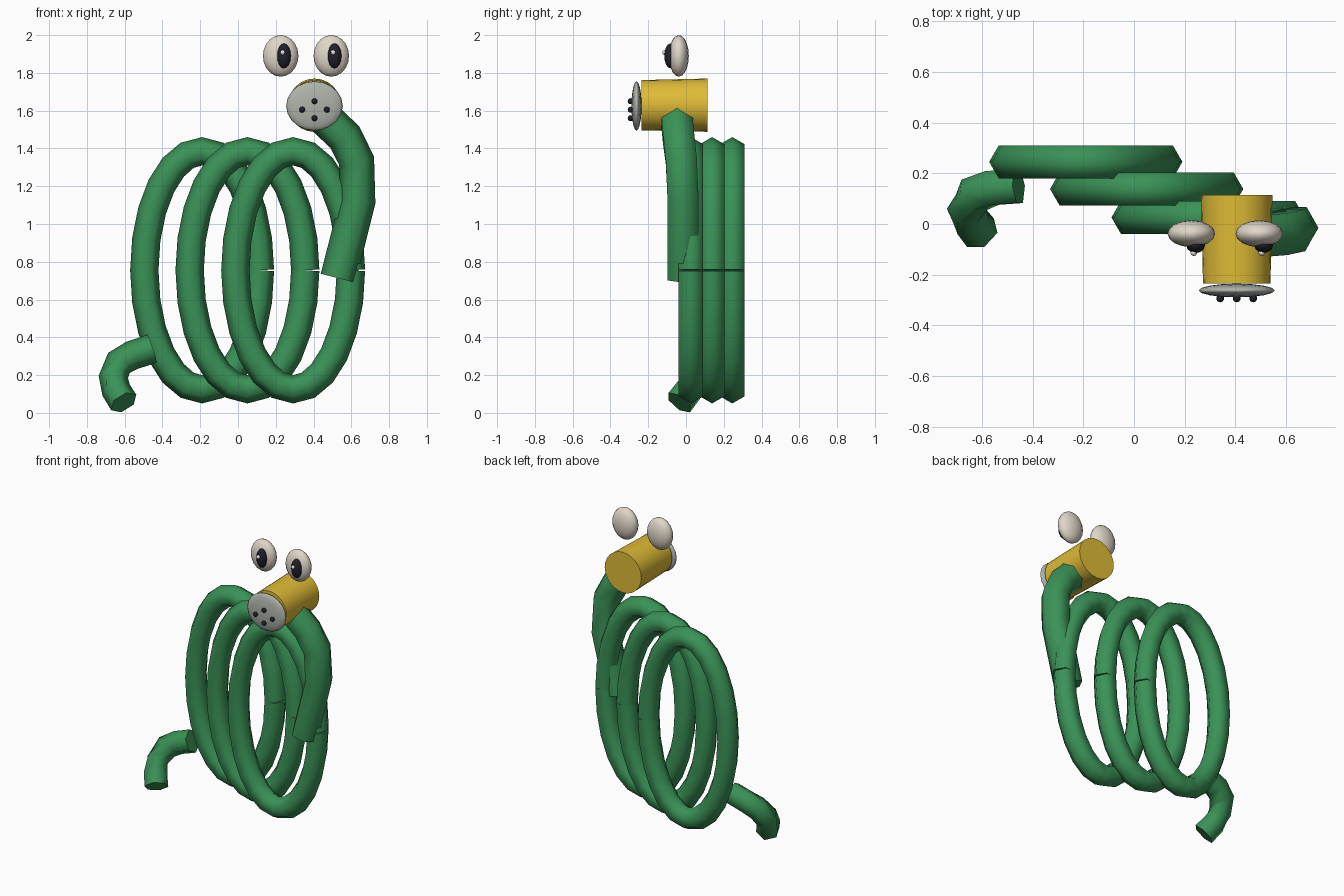
import bpy, bmesh, math
from mathutils import Vector, Matrix

if "Cube" in bpy.data.objects:
    bpy.data.objects.remove(bpy.data.objects["Cube"])


def material(name, rgb):
    m = bpy.data.materials.new(name)
    m.diffuse_color = (*rgb, 1)
    m.use_nodes = True
    m.node_tree.nodes["Principled BSDF"].inputs["Base Color"].default_value = m.diffuse_color
    return m


GREEN = material("hose green", (0.042, 0.29, 0.095))
YELLOW = material("nozzle yellow", (0.74, 0.50, 0.037))
GREY = material("spray grey", (0.42, 0.45, 0.40))
CREAM = material("eye cream", (0.74, 0.68, 0.58))
BLACK = material("pupil black", (0.014, 0.015, 0.024))
WHITE = material("glint white", (0.9, 0.9, 0.9))


def finish(name, bm, mat, flat=()):
    bmesh.ops.recalc_face_normals(bm, faces=bm.faces)
    for f in bm.faces:
        f.smooth = f not in flat
    mesh = bpy.data.meshes.new(name)
    bm.to_mesh(mesh)
    bm.free()
    mesh.materials.append(mat)
    ob = bpy.data.objects.new(name, mesh)
    bpy.context.collection.objects.link(ob)
    return ob


def tube(name, path, radius, mat, sides=6):
    """Sweep a hexagon along a path, with flat caps on both ends."""
    pts = [Vector(p) for p in path]
    bm = bmesh.new()
    rings = []
    for i, p in enumerate(pts):
        before = (p - pts[i - 1]).normalized() if i > 0 else Vector()
        after = (pts[i + 1] - p).normalized() if i < len(pts) - 1 else Vector()
        t = (before + after).normalized()
        side = Vector((0, 1, 0))
        side = (side - t * side.dot(t)).normalized()
        out = side.cross(t)
        ring = []
        for k in range(sides):
            a = math.tau * k / sides
            ring.append(bm.verts.new(p + radius * (out * math.cos(a) + side * math.sin(a))))
        rings.append(ring)
    for r0, r1 in zip(rings, rings[1:]):
        for k in range(sides):
            j = (k + 1) % sides
            bm.faces.new((r0[k], r0[j], r1[j], r1[k]))
    caps = [bm.faces.new(rings[0]), bm.faces.new(rings[-1])]
    return finish(name, bm, mat, caps)


def ellipsoid(name, centre, radii, mat, u=16, v=10):
    bm = bmesh.new()
    bmesh.ops.create_uvsphere(
        bm, u_segments=u, v_segments=v, radius=1,
        matrix=Matrix.Translation(centre) @ Matrix.Diagonal((*radii, 1)))
    return finish(name, bm, mat)


# Three coiled loops, each an open ellipse with its seam on the right
STEPS = 24
for i, (cx, cy) in enumerate([(-0.19, 0.245), (0.05, 0.138), (0.292, 0.026)]):
    loop = []
    for s in range(STEPS + 1):
        a = math.tau * s / STEPS
        loop.append((cx + 0.306 * math.cos(a), cy, 0.755 + 0.63 * math.sin(a)))
    tube(f"coil_{i + 1}", loop, 0.075, GREEN)

# Raised neck of the hose, bending into the nozzle
tube("neck", [(0.53, -0.015, 0.713), (0.633, -0.015, 1.12), (0.628, -0.025, 1.335),
              (0.565, -0.04, 1.46), (0.45, -0.05, 1.57)], 0.095, GREEN)

# Tail end of the hose
tube("tail", [(-0.455, 0.15, 0.34), (-0.56, 0.142, 0.305), (-0.63, 0.115, 0.265),
              (-0.66, 0.06, 0.19), (-0.645, 0.015, 0.12), (-0.605, -0.035, 0.055)],
     0.078, GREEN)

# Nozzle head: a barrel slightly narrower at the front
bm = bmesh.new()
bmesh.ops.create_cone(
    bm, cap_ends=True, segments=24, radius1=0.133, radius2=0.141, depth=0.35,
    matrix=Matrix.Translation((0.405, -0.06, 1.629)) @ Matrix.Rotation(-math.pi / 2, 4, 'X'))
finish("nozzle", bm, YELLOW, [f for f in bm.faces if len(f.verts) > 4])

# Spray plate with four holes
ellipsoid("spray_plate", (0.405, -0.262, 1.625), (0.15, 0.027, 0.13), GREY)
for i, (dx, z) in enumerate([(-0.065, 1.605), (0.065, 1.605), (0, 1.65), (0, 1.56)]):
    ellipsoid(f"spray_hole_{i + 1}", (0.405 + dx, -0.293, z), (0.016,) * 3, BLACK, 10, 6)

# Eyes floating above the head
for side, x in (("left", 0.226), ("right", 0.494)):
    ellipsoid(f"{side}_eye", (x, -0.038, 1.89), (0.094, 0.053, 0.11), CREAM)
    ellipsoid(f"{side}_pupil", (x + 0.017, -0.083, 1.89), (0.037, 0.032, 0.066), BLACK, 12, 8)
    ellipsoid(f"{side}_glint", (x + 0.01, -0.113, 1.908), (0.013,) * 3, WHITE, 10, 6)
